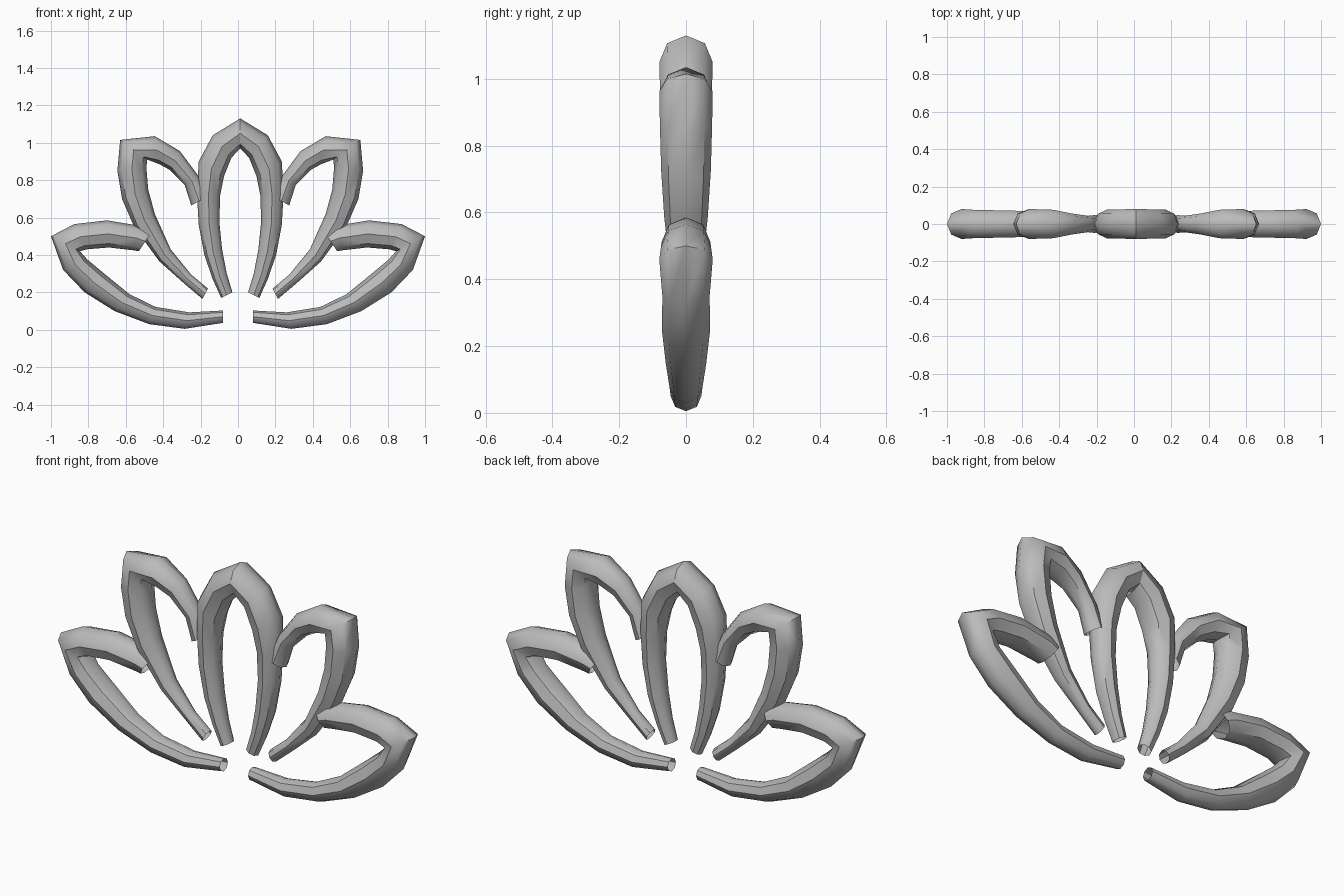
import bpy, bmesh, math
from mathutils import Vector

cube = bpy.data.objects.get("Cube")
if cube:
    bpy.data.objects.remove(cube)

grey = bpy.data.materials.new("plain grey")
grey.use_nodes = True
colour = (0.5, 0.5, 0.5, 1)
grey.diffuse_color = colour
grey.node_tree.nodes["Principled BSDF"].inputs["Base Color"].default_value = colour

SIDES = 8
DEPTH = 0.08  # greatest half thickness of a tube


def tube(name, outer, inner, axis, side):
    """Open tube whose rings span matching outer and inner outline points."""
    bm = bmesh.new()
    rings = []
    for o, i in zip(outer, inner):
        a, b = Vector((o[0], 0, o[1])), Vector((i[0], 0, i[1]))
        mid, half = (a + b) / 2, (a - b) / 2
        depth = Vector((0, min(half.length, DEPTH), 0))
        ring = []
        for k in range(SIDES):
            t = math.tau * k / SIDES
            p = mid + half * math.cos(t) + depth * math.sin(t)
            p.x = axis + side * (p.x - axis)
            ring.append(bm.verts.new(p))
        rings.append(ring)
    for r, s in zip(rings, rings[1:]):
        for k in range(SIDES):
            n = (k + 1) % SIDES
            bm.faces.new((r[k], r[n], s[n], s[k]))
    bmesh.ops.recalc_face_normals(bm, faces=bm.faces)
    mesh = bpy.data.meshes.new(name)
    bm.to_mesh(mesh)
    bm.free()
    mesh.materials.append(grey)
    obj = bpy.data.objects.new(name, mesh)
    bpy.context.collection.objects.link(obj)
    bpy.ops.object.select_all(action='DESELECT')
    obj.select_set(True)
    bpy.context.view_layer.objects.active = obj
    bpy.ops.object.shade_smooth_by_angle(angle=math.radians(45))


# Outlines of the right-hand (-x) tubes: name, mirror axis, outer, inner
parts = [
    # half of the middle petal, base to tip
    ("middle_petal", 0.012,
     [(-.09, .17), (-.135, .27), (-.18, .40), (-.21, .56), (-.22, .73),
      (-.21, .90), (-.135, 1.04), (.012, 1.13)],
     [(-.03, .20), (-.06, .30), (-.085, .43), (-.10, .58), (-.095, .72),
      (-.075, .82), (-.035, .92), (.012, .97)]),
    # upper side petal: base, round the tip, down to the middle petal
    ("upper_petal", 0.012,
     [(-.19, .165), (-.285, .245), (-.42, .365), (-.555, .55), (-.62, .70),
      (-.645, .85), (-.63, 1.015), (-.445, 1.035), (-.31, .955),
      (-.21, .82), (-.165, .71)],
     [(-.16, .22), (-.25, .295), (-.36, .43), (-.445, .62), (-.48, .75),
      (-.49, .87), (-.485, .91), (-.42, .885), (-.365, .855),
      (-.285, .775), (-.25, .665)]),
    # lower side petal: base, round the tip, back to the upper petal
    ("lower_petal", 0,
     [(-.08, .037), (-.285, .005), (-.475, .03), (-.66, .10), (-.82, .20),
      (-.935, .32), (-1, .50), (-.875, .565), (-.70, .585),
      (-.52, .555), (-.46, .525)],
     [(-.08, .103), (-.26, .093), (-.44, .122), (-.58, .19), (-.715, .30),
      (-.805, .375), (-.845, .42), (-.81, .43), (-.69, .44),
      (-.56, .425), (-.53, .42)]),
]

for name, axis, outer, inner in parts:
    for side, label in ((1, "right"), (-1, "left")):
        tube(f"{name}_{label}", outer, inner, axis, side)
